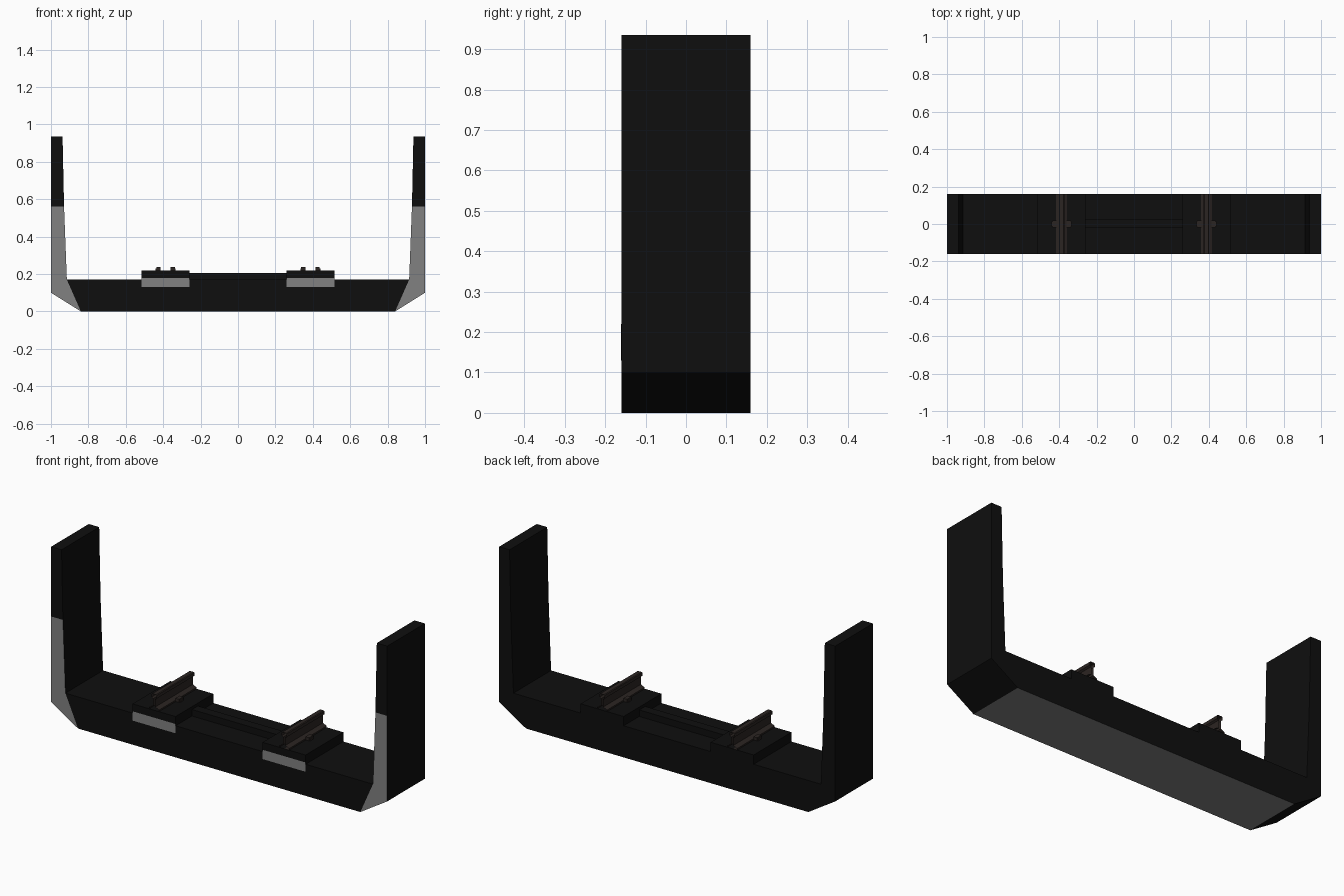
import bpy, bmesh
from mathutils import Vector

if "Cube" in bpy.data.objects:
    bpy.data.objects.remove(bpy.data.objects["Cube"])

HALF = 0.16  # half length of the segment along y


def material(name, rgb):
    m = bpy.data.materials.new(name)
    m.diffuse_color = (*rgb, 1)
    m.use_nodes = True
    m.node_tree.nodes["Principled BSDF"].inputs["Base Color"].default_value = m.diffuse_color
    return m


DARK = material("dark concrete", (0.0045, 0.0045, 0.0045))
GREY = material("grey concrete", (0.22, 0.22, 0.22))
STEEL = material("brown steel", (0.024, 0.018, 0.016))


def finish(bm, name, mats):
    me = bpy.data.meshes.new(name)
    bm.to_mesh(me)
    bm.free()
    ob = bpy.data.objects.new(name, me)
    bpy.context.collection.objects.link(ob)
    for m in mats:
        me.materials.append(m)
    return ob


def extrude_panels(panels, y0, y1):
    """Panels (x, z polygons sharing edges) extruded along y to one closed shell."""
    bm = bmesh.new()
    for p in panels:
        bm.faces.new([bm.verts.new((x, y0, z)) for x, z in p])
    bmesh.ops.remove_doubles(bm, verts=bm.verts[:], dist=1e-5)
    res = bmesh.ops.extrude_face_region(bm, geom=bm.faces[:], use_keep_orig=True)
    vs = [v for v in res["geom"] if isinstance(v, bmesh.types.BMVert)]
    bmesh.ops.translate(bm, verts=vs, vec=Vector((0, y1 - y0, 0)))
    bmesh.ops.recalc_face_normals(bm, faces=bm.faces[:])
    return bm


def box(name, x, y, z, mat):
    bm = extrude_panels([[(x[0], z[0]), (x[1], z[0]), (x[1], z[1]), (x[0], z[1])]], *y)
    return finish(bm, name, [mat])


# Trough: deck slab, two lower walls and two upper walls
slab = [(-0.84, 0), (0.84, 0), (0.915, 0.17), (-0.915, 0.17)]
lower = [(0.84, 0), (1, 0.1), (1, 0.56), (0.93, 0.56), (0.915, 0.17)]
upper = [(0.93, 0.56), (1, 0.56), (1, 0.935), (0.938, 0.935)]


def flip(poly):
    return [(-x, z) for x, z in reversed(poly)]


bm = extrude_panels([slab, lower, upper, flip(lower), flip(upper)], -HALF, HALF)
for f in bm.faces:
    c = f.calc_center_median()
    wall_end = f.normal.y < -0.9 and abs(c.x) > 0.8 and c.z < 0.6
    f.material_index = 1 if wall_end or f.normal.z < -0.9 else 0
finish(bm, "trough", [DARK, GREY])

# Cross bar between the two rail plinths
box("cross_bar", (-0.258, 0.258), (-0.022, 0.028), (0.16, 0.205), DARK)

# Rail profile, right half from foot to head
half = [(0.029, 0.22), (0.029, 0.228), (0.006, 0.238), (0.006, 0.28),
        (0.015, 0.286), (0.015, 0.303), (0.011, 0.306)]
profile = half + [(-x, z) for x, z in reversed(half)]

for side, s in (("left", -1), ("right", 1)):
    cx = s * 0.387
    # Plinth with grey lower front end
    x0, x1 = cx - 0.128, cx + 0.128
    bm = extrude_panels([[(x0, 0.13), (x1, 0.13), (x1, 0.18), (x0, 0.18)],
                         [(x0, 0.18), (x1, 0.18), (x1, 0.22), (x0, 0.22)]],
                        -HALF - 0.001, HALF)
    for f in bm.faces:
        f.material_index = int(f.normal.y < -0.9 and f.calc_center_median().z < 0.18)
    finish(bm, side + "_plinth", [DARK, GREY])

    # Rail, open at both ends
    bm = extrude_panels([[(cx + x, z) for x, z in profile]], -HALF, HALF)
    ends = [f for f in bm.faces if abs(f.normal.y) > 0.9]
    bmesh.ops.delete(bm, geom=ends, context="FACES_ONLY")
    finish(bm, side + "_rail", [STEEL])

    # Rail clips: base plate and raised nub on each side of the rail
    for t in (-1, 1):
        cc = cx + t * 0.038
        box(side + "_clip_nub", (cc - 0.011, cc + 0.011), (-0.018, 0.018), (0.218, 0.237), STEEL)
        edge = cx + t * 0.044
        box(side + "_clip_base", (edge - 0.009, edge + 0.009), (-0.013, 0.013), (0.218, 0.229), STEEL)
